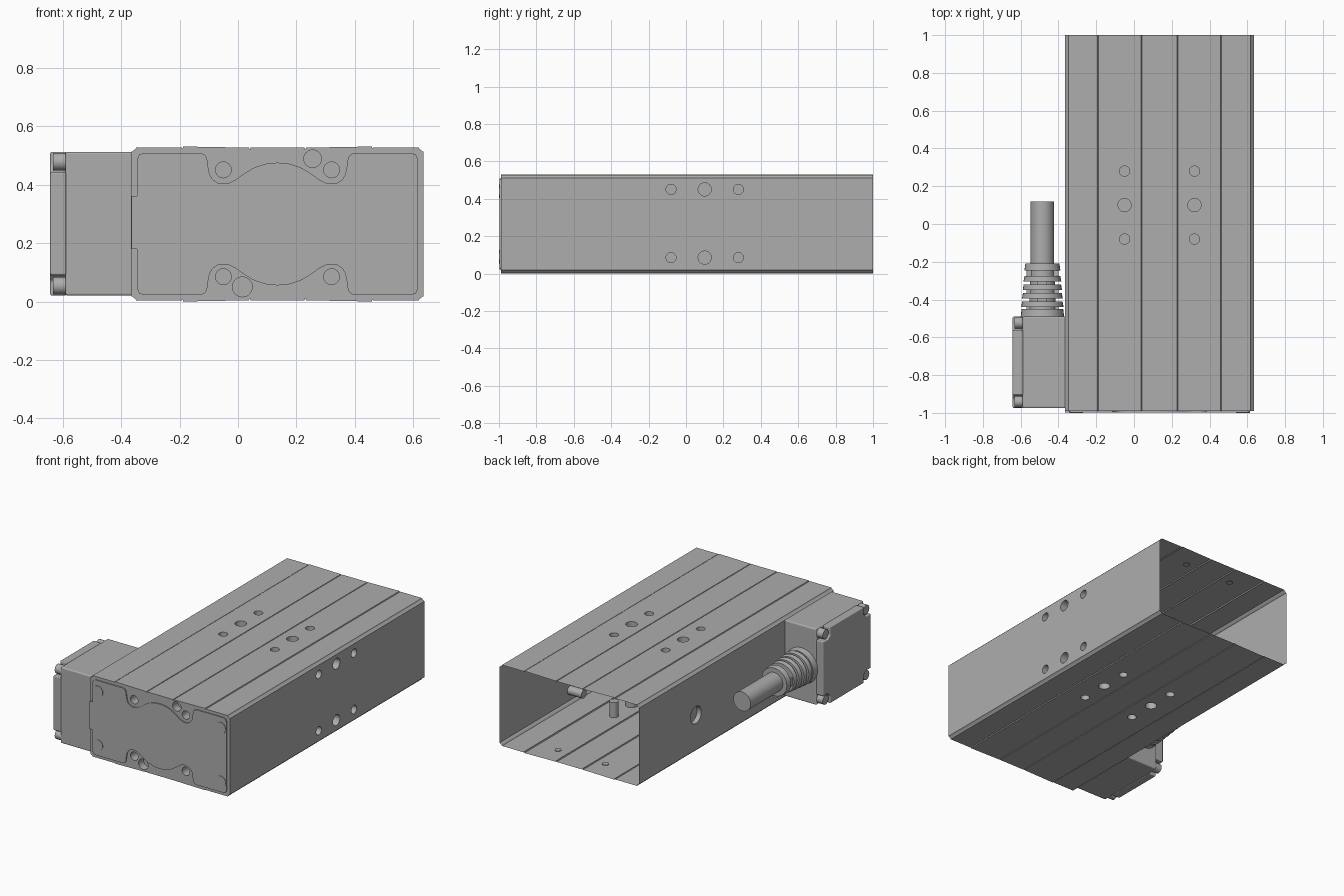
import bpy, bmesh, math
from mathutils import Vector, Matrix

cube = bpy.data.objects.get("Cube")
if cube:
    bpy.data.objects.remove(cube, do_unlink=True)

grey = bpy.data.materials.new("satin_grey")
grey.use_nodes = True
colour = (0.42, 0.42, 0.42, 1)
grey.diffuse_color = colour
grey.node_tree.nodes["Principled BSDF"].inputs["Base Color"].default_value = colour

CX, CZ = 0.135, 0.265          # centre of the housing section
AXES = {"x": Vector((1, 0, 0)), "y": Vector((0, 1, 0)), "z": Vector((0, 0, 1))}


def finish(name, bm, bevel=0.0):
    bmesh.ops.recalc_face_normals(bm, faces=bm.faces)
    mesh = bpy.data.meshes.new(name)
    bm.to_mesh(mesh)
    bm.free()
    mesh.materials.append(grey)
    ob = bpy.data.objects.new(name, mesh)
    bpy.context.collection.objects.link(ob)
    if bevel:
        mod = ob.modifiers.new("bevel", "BEVEL")
        mod.width, mod.segments = bevel, 3
    return ob


def smooth(ob):
    bpy.ops.object.select_all(action="DESELECT")
    ob.select_set(True)
    bpy.context.view_layer.objects.active = ob
    bpy.ops.object.shade_smooth_by_angle(angle=math.radians(35))


def prism(name, points, start, end, axis="y", bevel=0.0):
    """Extrude a closed outline: (x, z) along y or (y, z) along x."""
    bm = bmesh.new()
    place = (lambda a, b: (a, start, b)) if axis == "y" else (lambda a, b: (start, a, b))
    face = bm.faces.new([bm.verts.new(place(a, b)) for a, b in points])
    out = bmesh.ops.extrude_face_region(bm, geom=[face])
    moved = [g for g in out["geom"] if isinstance(g, bmesh.types.BMVert)]
    bmesh.ops.translate(bm, verts=moved, vec=AXES[axis] * (end - start))
    return finish(name, bm, bevel)


def add_rod(bm, centre, axis, r1, length, r2=None, sides=32):
    """Cylinder or cone centred on a point."""
    turn = Vector((0, 0, 1)).rotation_difference(AXES[axis]).to_matrix().to_4x4()
    bmesh.ops.create_cone(bm, cap_ends=True, segments=sides, radius1=r1,
                          radius2=r1 if r2 is None else r2, depth=length,
                          matrix=Matrix.Translation(centre) @ turn)


def rods(name, items):
    bm = bmesh.new()
    for item in items:
        add_rod(bm, *item)
    ob = finish(name, bm)
    smooth(ob)
    return ob


def mirror_quarter(q):
    """Quarter outline from top centre to right centre, mirrored both ways."""
    right = q + [(a, -b) for a, b in reversed(q)]
    left = [(-a, b) for a, b in reversed(right) if a > 1e-6]
    return [(CX + a, CZ + b) for a, b in right + left]


def rect(a0, a1, b0, b1):
    return [(a0, b0), (a1, b0), (a1, b1), (a0, b1)]


# Housing: grooved extrusion, drilled, with the back end open
section = [(0, .261), (.092, .261), (.095, .254), (.098, .261), (.322, .265),
           (.325, .257), (.328, .262), (.483, .262), (.486, .256), (.5, .246)]
housing = prism("housing", mirror_quarter(section), -0.99, 1)

drill = bmesh.new()
for y, r, deep in ((-.08, .027, .1), (.1, .035, .05), (.28, .027, .1)):
    for side in (0, 1):
        for x in (-.05, .32):
            add_rod(drill, (x, y, side * .53), "z", r, deep * 2)
        add_rod(drill, (.635, y, .085 + side * .365), "x", r, deep * 2)
for x in (-.05, .32):
    for z in (.085, .45):
        add_rod(drill, (x, -.99, z), "y", .027, .16)
add_rod(drill, (.255, -.99, .488), "y", .03, .1)
add_rod(drill, (.015, -.99, .05), "y", .034, .1)
add_rod(drill, (-.365, .42, .245), "x", .055, .06)
cutter = finish("drill_cutter", drill)
cutter.hide_render = True

mod = housing.modifiers.new("holes", "BOOLEAN")
mod.operation, mod.solver, mod.object = "DIFFERENCE", "EXACT", cutter
bpy.context.view_layer.objects.active = housing
bpy.ops.object.modifier_apply(modifier="holes")
bpy.data.objects.remove(cutter, do_unlink=True)

bm = bmesh.new()
bm.from_mesh(housing.data)
back = [f for f in bm.faces if f.calc_center_median().y > .99 and abs(f.normal.y) > .9]
bmesh.ops.delete(bm, geom=back, context="FACES_ONLY")
bm.to_mesh(housing.data)
bm.free()
smooth(housing)

# Small discs on the inner floor and ceiling near the open end
rods("inner_discs", [((x, .865, z), "z", .02, .004)
                     for x in (-.03, .31) for z in (.009, .518)])

# Front cover panel, scalloped around the screws
panel = [(0, .21), (.04, .206), (.08, .193), (.115, .172), (.145, .15), (.165, .141),
         (.185, .138), (.205, .141), (.222, .152), (.232, .17), (.237, .195),
         (.241, .225), (.25, .238), (.265, .243), (.455, .243), (.473, .237), (.48, .22)]
smooth(prism("front_panel", mirror_quarter(panel), -.997, -.985))
prism("panel_tab", rect(-.364, -.345, .18, .36), -.997, -.985)
rods("panel_corner_discs", [((CX + sx * .44, -.9975, CZ + sz * .174), "y", .036, .005)
                            for sx in (-1, 1) for sz in (-1, 1)])

# Side connector box with notched outer corners and screw heads
Y0, Y1, Z0, Z1, N = -.975, -.49, .02, .512, .07
prism("connector_base", rect(Y0, Y1, Z0, Z1), -.59, -.36, "x", .008)
cy, cz = (Y0 + Y1) / 2, (Z0 + Z1) / 2
hy, hz = (Y1 - Y0) / 2, (Z1 - Z0) / 2
corner = [(hy, hz - N), (hy - N * .7, hz - N), (hy - N, hz - N * .7), (hy - N, hz)]
cover = []
for sy, sz in ((1, 1), (-1, 1), (-1, -1), (1, -1)):
    pts = corner if sy * sz > 0 else corner[::-1]
    cover += [(cy + sy * a, cz + sz * b) for a, b in pts]
prism("connector_cover", cover, -.642, -.588, "x", .006)
rods("connector_screws", [((-.608, cy + sy * (hy - .034), cz + sz * (hz - .034)), "x", .03, .05)
                          for sy in (-1, 1) for sz in (-1, 1)])

# Ribbed strain relief and cable
X, Z = -.485, .25
rings = [(-.47, .115, .04), (-.425, .112, .027), (-.38, .108, .027),
         (-.335, .104, .027), (-.29, .1, .027), (-.2275, .095, .035)]
items = [((X, y, Z), "y", r, w, r - .005) for y, r, w in rings]
items.append(((X, -.35, Z), "y", .072, .27, .062))
rods("strain_relief", items)
ribs = bmesh.new()
for i, (a, b) in enumerate(zip(rings, rings[1:])):
    for s in (-1, 1):
        size = (.05, abs(b[0] - a[0]), .17) if i % 2 else (.17, abs(b[0] - a[0]), .05)
        at = Matrix.Translation((X, (a[0] + b[0]) / 2, Z))
        if s > 0:
            bmesh.ops.create_cube(ribs, size=1, matrix=at @ Matrix.Diagonal((*size, 1)))
finish("strain_relief_ribs", ribs)
rods("cable", [((X, -.05, Z), "y", .062, .34)])
